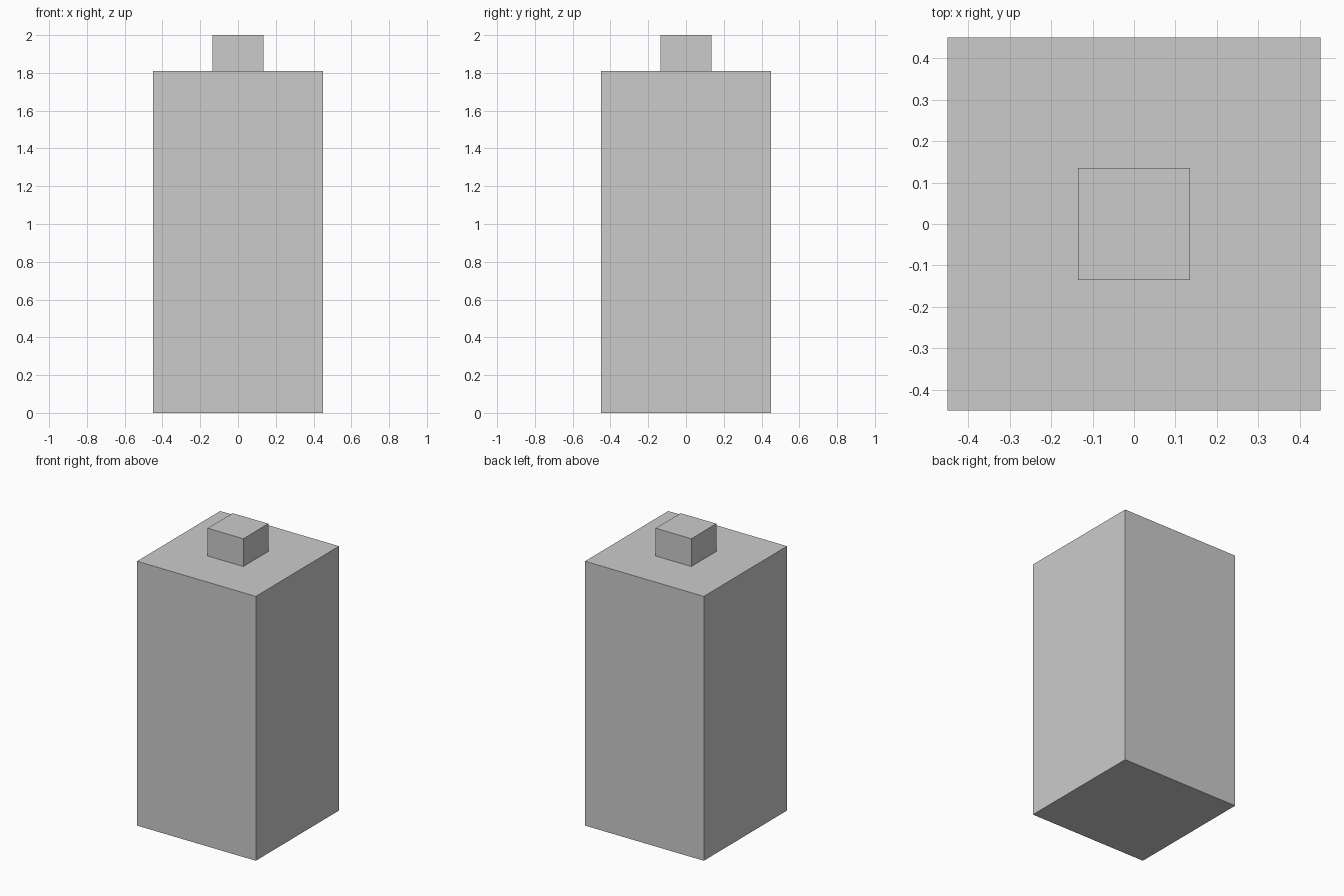
import bpy

if "Cube" in bpy.data.objects:
    bpy.data.objects.remove(bpy.data.objects["Cube"])


def box(name, width, z0, z1):
    """Square-based box standing between heights z0 and z1."""
    bpy.ops.mesh.primitive_cube_add(size=1, location=(0, 0, (z0 + z1) / 2))
    ob = bpy.context.object
    ob.name = name
    ob.scale = (width, width, z1 - z0)
    bpy.ops.object.transform_apply(location=False, rotation=False, scale=True)
    return ob


# Tall square body
box("body", 0.90, 0.0, 1.81)

# Small square cap centred on the top
box("cap", 0.27, 1.81, 2.0)
